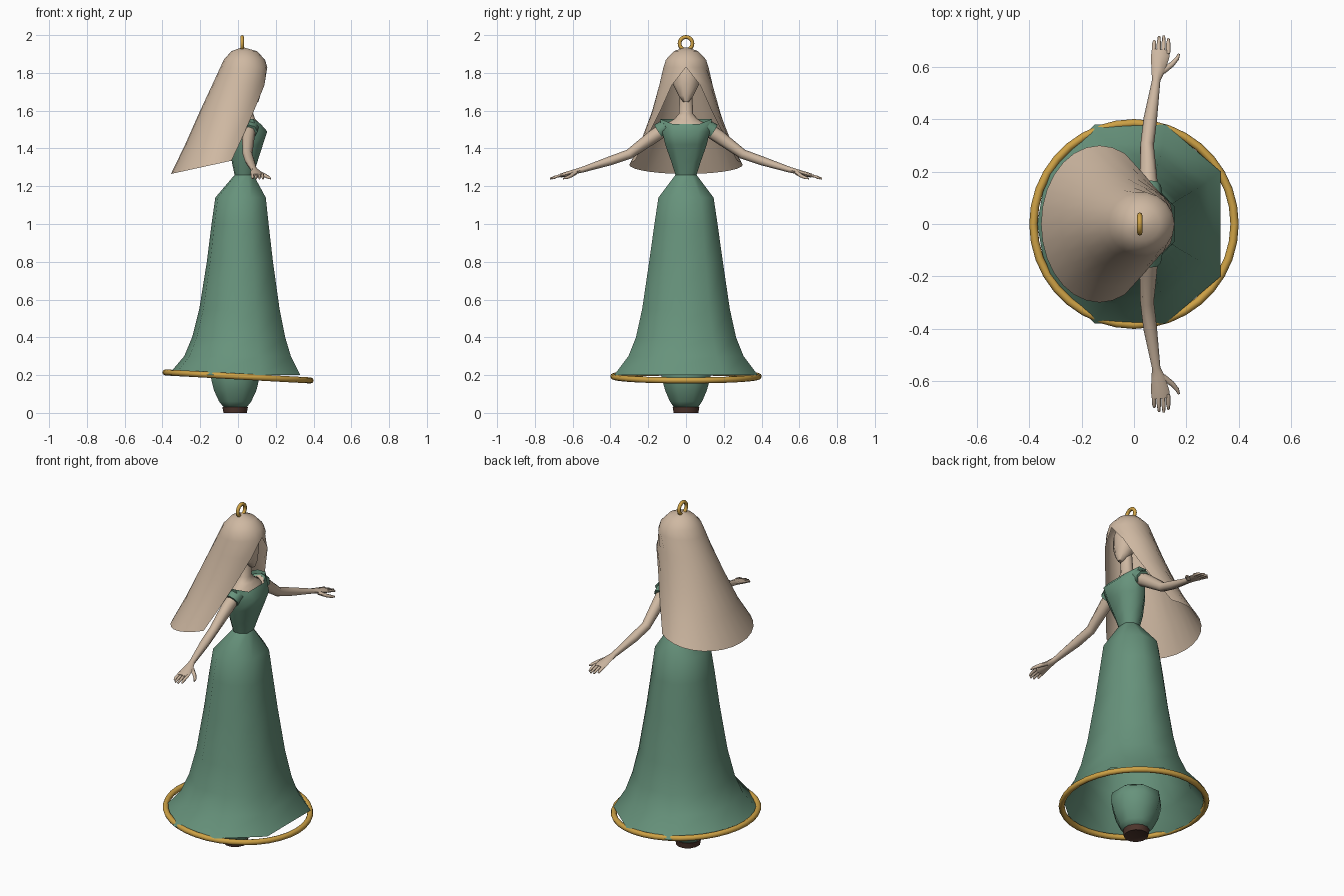
import bpy, bmesh, math
from mathutils import Vector, Matrix

if "Cube" in bpy.data.objects:
    bpy.data.objects.remove(bpy.data.objects["Cube"])


def material(name, rgb):
    m = bpy.data.materials.new(name)
    m.diffuse_color = (*rgb, 1)
    m.use_nodes = True
    m.node_tree.nodes["Principled BSDF"].inputs["Base Color"].default_value = m.diffuse_color
    return m


BEIGE = material("warm beige", (0.62, 0.48, 0.36))
GREEN = material("sage green", (0.135, 0.29, 0.20))
GOLD = material("gold", (0.62, 0.36, 0.06))
BROWN = material("dark brown", (0.075, 0.035, 0.025))


def finish(name, bm, mat, angle=60):
    bmesh.ops.remove_doubles(bm, verts=bm.verts, dist=0.0005)
    bmesh.ops.recalc_face_normals(bm, faces=bm.faces)
    me = bpy.data.meshes.new(name)
    bm.to_mesh(me)
    bm.free()
    me.materials.append(mat)
    ob = bpy.data.objects.new(name, me)
    bpy.context.collection.objects.link(ob)
    bpy.ops.object.select_all(action='DESELECT')
    ob.select_set(True)
    bpy.context.view_layer.objects.active = ob
    bpy.ops.object.shade_smooth_by_angle(angle=math.radians(angle))
    return ob


def add_loft(bm, rows, closed=True, caps=(False, False)):
    """Skin a list of equally long point rows."""
    vs = [[bm.verts.new(p) for p in row] for row in rows]
    n = len(rows[0])
    for a, b in zip(vs, vs[1:]):
        for i in range(n if closed else n - 1):
            j = (i + 1) % n
            bm.faces.new((a[i], a[j], b[j], b[i]))
    if caps[0]:
        bm.faces.new(vs[0][::-1])
    if caps[1]:
        bm.faces.new(vs[-1])


def ellipse(cx, z, rx, ry, n=10):
    return [(cx + rx * math.cos(2 * math.pi * (i + .5) / n),
             ry * math.sin(2 * math.pi * (i + .5) / n), z) for i in range(n)]


def add_tube(bm, path, n=8):
    """path: (centre, horizontal radius, vertical radius), running along y."""
    rows = []
    for k, (c, rh, rv) in enumerate(path):
        d = Vector(path[min(k + 1, len(path) - 1)][0]) - Vector(path[max(k - 1, 0)][0])
        side = d.cross(Vector((0, 0, 1))).normalized()
        up = side.cross(d).normalized()
        rows.append([Vector(c) + side * rh * math.cos(2 * math.pi * i / n)
                     + up * rv * math.sin(2 * math.pi * i / n) for i in range(n)])
    add_loft(bm, rows, caps=(True, True))


def ring(name, major, minor, n, m, mat, matrix):
    bm = bmesh.new()
    rows = []
    for i in range(n + 1):
        a = 2 * math.pi * i / n
        rows.append([matrix @ Vector(((major + minor * math.cos(b)) * math.cos(a),
                                      (major + minor * math.cos(b)) * math.sin(a),
                                      minor * math.sin(b)))
                     for b in (2 * math.pi * j / m for j in range(m))])
    add_loft(bm, rows)
    return finish(name, bm, mat)


# Dress cross-section: flat front, rounder back
HALF = [(1, .53), (.4, 1), (-.37, 1), (-.9, .53)]
SECTION = HALF + [(-1, 0)] + [(x, -y) for x, y in reversed(HALF)]


def dress_row(z, back, front, wide):
    cx, rx = (front + back) / 2, (front - back) / 2
    return [(cx + rx * u, wide * v, z) for u, v in SECTION]


# Skirt, open at the hem
bm = bmesh.new()
add_loft(bm, [dress_row(*r) for r in (
    (.20, -.37, .33, .38), (.30, -.285, .28, .305), (.40, -.243, .25, .265),
    (.55, -.205, .22, .232), (.80, -.165, .185, .195), (1.0, -.14, .162, .167),
    (1.14, -.12, .147, .146), (1.26, -.018, .082, .056))])
finish("skirt", bm, GREEN)

# Bodice with a dipped neckline
bm = bmesh.new()
rows = [dress_row(*r) for r in (
    (1.26, -.018, .082, .056), (1.33, -.033, .103, .078),
    (1.42, -.035, .132, .11), (1.49, -.03, .155, .126), (1.55, -.01, .12, .138))]
rows[-1] = [(x, y, 1.53 if x > .1 or abs(y) < .05 else 1.557) for x, y, z in rows[-1]]
add_loft(bm, rows)
finish("bodice", bm, GREEN)

# Neck and upper chest
bm = bmesh.new()
add_loft(bm, [ellipse(*r) for r in (
    (.055, 1.50, .07, .115), (.055, 1.535, .06, .10), (.05, 1.555, .043, .062),
    (.048, 1.585, .034, .037), (.055, 1.69, .032, .034))], caps=(True, True))
finish("neck", bm, BEIGE)

# Head
bm = bmesh.new()
add_loft(bm, [ellipse(*r) for r in (
    (.092, 1.645, .016, .014), (.078, 1.68, .042, .04), (.062, 1.74, .06, .07),
    (.058, 1.80, .064, .074), (.045, 1.86, .055, .058), (.04, 1.89, .03, .03))],
    caps=(True, True))
finish("head", bm, BEIGE)

# Hair: rows of (front x, front half gap, front z, back x, back z, half width)
bm = bmesh.new()
rows = []
N = 18
for xf, gap, zf, xb, zb, w in (
        (.03, 0, 1.935, .02, 1.935, .004), (.10, 0, 1.915, -.035, 1.915, .065),
        (.143, 0, 1.87, -.075, 1.87, .108), (.155, 0, 1.83, -.098, 1.82, .122),
        (.14, .075, 1.735, -.135, 1.74, .142), (.085, .135, 1.60, -.205, 1.59, .18),
        (.015, .215, 1.44, -.28, 1.42, .24), (-.035, .27, 1.335, -.355, 1.265, .30)):
    a0 = math.asin(gap / w)
    rx = (xf - xb) / (1 + math.cos(a0))
    row = []
    for i in range(N + 1):
        a = a0 + (2 * math.pi - 2 * a0) * i / N
        x = xb + rx + rx * math.cos(a)
        row.append((x, w * math.sin(a), zb + (zf - zb) * (x - xb) / (xf - xb)))
    rows.append(row)
add_loft(bm, rows, closed=False, caps=(True, False))
finish("hair", bm, BEIGE)

# Arms, hands and cap sleeves
for s, side in ((1, "left"), (-1, "right")):
    bm = bmesh.new()
    add_tube(bm, [((x, s * y, z), rh, rv) for x, y, z, rh, rv in (
        (.06, .10, 1.51, .036, .036), (.055, .17, 1.465, .034, .036),
        (.05, .30, 1.37, .026, .026), (.062, .40, 1.335, .026, .024),
        (.085, .55, 1.287, .016, .015), (.092, .585, 1.278, .026, .013),
        (.10, .64, 1.262, .035, .013), (.102, .665, 1.256, .034, .010))])
    finish(side + "_arm", bm, BEIGE)
    bm = bmesh.new()
    for k, tip in enumerate((.70, .717, .72, .708)):
        x = .076 + .018 * k
        add_tube(bm, [((x, s * .65, 1.26), .0085, .0085),
                      ((x + .001, s * .69, 1.25), .008, .008),
                      ((x + .002, s * tip, 1.24), .005, .005)], 6)
    add_tube(bm, [((.11, s * .585, 1.272), .013, .011), ((.145, s * .61, 1.255), .010, .010),
                  ((.165, s * .633, 1.245), .008, .008),
                  ((.172, s * .65, 1.24), .004, .004)], 6)
    finish(side + "_fingers", bm, BEIGE)
    bm = bmesh.new()
    add_tube(bm, [((.06, s * .105, 1.515), .05, .04),
                  ((.057, s * .145, 1.49), .046, .042)])
    finish(side + "_sleeve", bm, GREEN)

# Clapper hanging under the skirt, with its dark tip
bm = bmesh.new()
add_loft(bm, [ellipse(*r, 8) for r in (
    (-.015, .03, .066, .07), (-.015, .06, .092, .092), (-.015, .12, .122, .12),
    (-.015, .19, .14, .14), (-.015, .24, .135, .135), (-.015, .27, .09, .09))],
    caps=(True, True))
finish("clapper", bm, GREEN)
bm = bmesh.new()
add_loft(bm, [ellipse(*r, 12) for r in (
    (-.015, .006, .05, .052), (-.015, 0, .064, .068), (-.015, .032, .07, .073))],
    caps=(True, True))
finish("clapper_tip", bm, BROWN, 40)

# Tilted hem hoop and hanging loop
ring("hem_hoop", .385, .016, 36, 8, GOLD,
     Matrix.Translation((0, 0, .193)) @ Matrix.Rotation(.055, 4, 'Y'))
ring("hanging_loop", .034, .010, 20, 8, GOLD,
     Matrix.Translation((.022, 0, 1.956)) @ Matrix.Rotation(math.pi / 2, 4, 'Y'))
